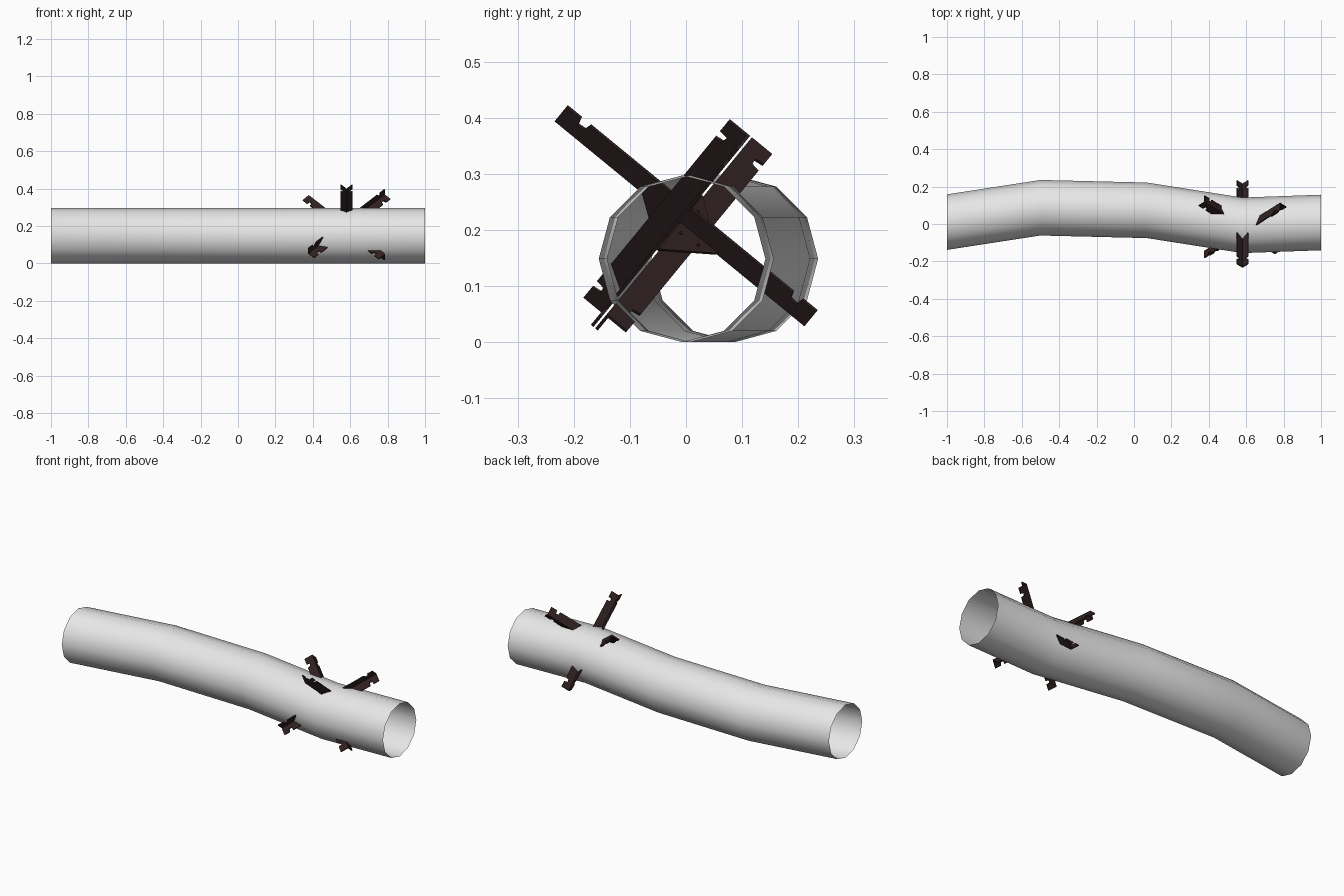
import bpy, bmesh, math
from mathutils import Vector

if "Cube" in bpy.data.objects:
    bpy.data.objects.remove(bpy.data.objects["Cube"])


def material(name, rgb):
    m = bpy.data.materials.new(name)
    m.diffuse_color = (*rgb, 1)
    m.use_nodes = True
    m.node_tree.nodes["Principled BSDF"].inputs["Base Color"].default_value = m.diffuse_color
    return m


PIPE = material("pale grey", (0.8, 0.8, 0.8))
RUST = material("dark rusty brown", (0.03, 0.015, 0.015))


def finish(name, bm, mat):
    me = bpy.data.meshes.new(name)
    bm.to_mesh(me)
    bm.free()
    me.materials.append(mat)
    ob = bpy.data.objects.new(name, me)
    bpy.context.collection.objects.link(ob)
    return ob


# Curved open pipe: twelve-sided rings along a gently bent path (x, y)
R, SIDES = 0.1485, 12
path = [(-1, 0.01), (-0.5, 0.087), (0.07, 0.073), (0.58, -0.007), (1, 0.008)]
bm = bmesh.new()
rings = [[bm.verts.new((x, y + R * math.cos(math.tau * i / SIDES),
                        R + R * math.sin(math.tau * i / SIDES)))
          for i in range(SIDES)] for x, y in path]
for r0, r1 in zip(rings, rings[1:]):
    for i in range(SIDES):
        j = (i + 1) % SIDES
        f = bm.faces.new((r0[i], r0[j], r1[j], r1[i]))
        f.smooth = True
bmesh.ops.recalc_face_normals(bm, faces=bm.faces)
if sum(f.normal.dot(f.calc_center_median() - Vector((0, 0.05, R))) for f in bm.faces) < 0:
    bmesh.ops.reverse_faces(bm, faces=bm.faces)
finish("pipe", bm, PIPE)

# Three mutually perpendicular axes of the crossed-beam obstacle
O = Vector((0.58, 0, 0.225))
X = Vector((1, 0, 0))
A = Vector((0, 0.773, -0.634)).normalized()
N = Vector((0, 0.634, 0.773)).normalized()
B = (N - X).normalized()
C = (N + X).normalized()
H, W, T = 0.288, 0.047, 0.006


def plate(bm, origin, u, v, thick, pts):
    """Outline in the u, v plane, extruded by the vector thick."""
    base = [origin + u * p + v * q for p, q in pts]
    lo = [bm.verts.new(p) for p in base]
    hi = [bm.verts.new(p + thick) for p in base]
    bm.faces.new(lo)
    bm.faces.new(hi)
    for i in range(len(pts)):
        j = (i + 1) % len(pts)
        bm.faces.new((lo[i], lo[j], hi[j], hi[i]))


# Flange outline with a notch near each end of the free edge
half = [(H, W), (H - 0.033, W), (H - 0.036, W - 0.018), (H - 0.051, W - 0.016), (H - 0.054, W)]
flange = [(-H, 0), (H, 0)] + half + [(-p, q) for p, q in reversed(half)]


def angle_beam(name, apex, along, f1, f2):
    bm = bmesh.new()
    plate(bm, apex, along, f1, f2 * T, flange)
    plate(bm, apex, along, f2, f1 * T, flange)
    bmesh.ops.recalc_face_normals(bm, faces=bm.faces)
    finish(name, bm, RUST)


K = -0.013
angle_beam("cross_beam", O + (B + C) * K, A, B, C)
angle_beam("left_leaning_beam", O + A * 0.002 + C * K - B * 0.0165, B, A, -C)
angle_beam("right_leaning_beam", O - A * 0.002 + B * K - C * 0.0165, C, -A, -B)


# Triangular gusset plates with rivets, joining each pair of beams
def gusset(name, origin, u, v, n):
    bm = bmesh.new()
    plate(bm, origin, u, v, n * 0.005, [(0.075, 0), (-0.1, 0), (-0.015, 0.085)])
    for p, q in ((0.035, 0.012), (0, 0.012), (-0.035, 0.012), (0, 0.05), (-0.03, 0.05)):
        hexagon = [(p + 0.003 * math.cos(k * math.pi / 3), q + 0.003 * math.sin(k * math.pi / 3))
                   for k in range(6)]
        plate(bm, origin + n * 0.005, u, v, n * 0.003, hexagon)
    bmesh.ops.recalc_face_normals(bm, faces=bm.faces)
    finish(name, bm, RUST)


gusset("right_gusset", O + C * K, B, A, C)
gusset("left_gusset", O + B * K, C, -A, B)
gusset("lower_gusset", O - A * 0.003 + C * K, B, -C, A)
